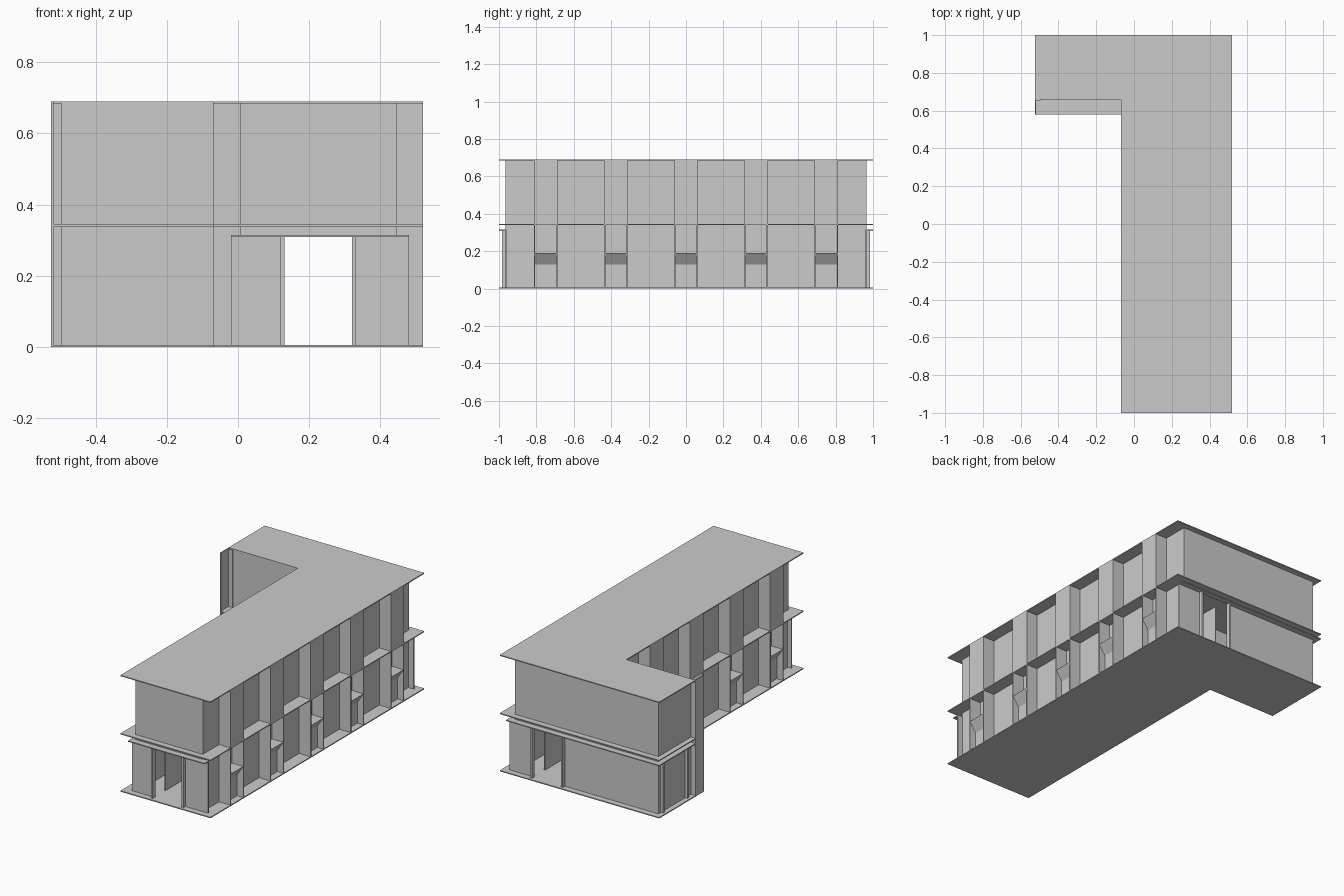
import bpy, bmesh

if "Cube" in bpy.data.objects:
    bpy.data.objects.remove(bpy.data.objects["Cube"])

H, MID, LEDGE = 0.69, 0.345, 0.315      # roof, upper floor, ledge heights
T = 0.006                               # sheet thickness
CX = 0.225                              # centre line of the long block
PIERS = [-0.75, -0.375, 0.0, 0.375, 0.75]


def mesh_object(name, bm):
    bmesh.ops.recalc_face_normals(bm, faces=bm.faces)
    me = bpy.data.meshes.new(name)
    bm.to_mesh(me)
    bm.free()
    ob = bpy.data.objects.new(name, me)
    bpy.context.collection.objects.link(ob)
    return ob


def prism(name, pts, axis, a, b):
    """Extrude a 2D outline along 'y' (points are x,z) or 'z' (points are x,y)."""
    bm = bmesh.new()
    put = (lambda p, h: (p[0], h, p[1])) if axis == 'y' else (lambda p, h: (p[0], p[1], h))
    face = bm.faces.new([bm.verts.new(put(p, a)) for p in pts])
    ext = bmesh.ops.extrude_face_region(bm, geom=[face])
    vec = (0, b - a, 0) if axis == 'y' else (0, 0, b - a)
    verts = [g for g in ext['geom'] if isinstance(g, bmesh.types.BMVert)]
    bmesh.ops.translate(bm, vec=vec, verts=verts)
    return mesh_object(name, bm)


def box(name, x0, x1, y0, y1, z0, z1):
    return prism(name, [(x0, y0), (x1, y0), (x1, y1), (x0, y1)], 'z', z0, z1)


def l_plan(y_wing):
    return [(-0.07, -1), (0.52, -1), (0.52, 1), (-0.525, 1), (-0.525, y_wing), (-0.07, y_wing)]


# Floor and roof sheets
prism("ground_slab", l_plan(0.58), 'z', 0, T)
prism("middle_slab", l_plan(0.58), 'z', MID - T, MID)
prism("roof_slab", l_plan(0.66), 'z', H - T, H)

# Front wall with doorway, back wall with matching doorway
for label, ya, yb, left, left_up in (("front", -0.965, -0.959, -0.02, 0.005),
                                     ("back", 0.959, 0.965, -0.495, -0.495)):
    box(label + "_upper_wall", left_up, 0.445, ya, yb, LEDGE, H - T)
    box(label + "_lower_wall_left", left, 0.13, ya, yb, T, LEDGE)
    box(label + "_lower_wall_right", 0.32, 0.48, ya, yb, T, LEDGE)
    s = -1 if ya < 0 else 1
    y0, y1 = sorted((s * 0.965, s * 0.985))
    for i, x in enumerate((0.118, 0.32)):
        box(f"{label}_door_jamb_{i}", x, x + 0.012, y0, y1, T, LEDGE)

# Projecting ledges below the upper floor
box("front_ledge", -0.02, 0.48, -1, -0.965, LEDGE - T, LEDGE)
box("back_ledge", -0.525, 0.48, 0.965, 1, LEDGE - T, LEDGE)
box("wing_end_ledge", -0.525, -0.495, 0.66, 1, LEDGE - T, LEDGE)

# Long side walls, piers and ground floor bays, mirrored left and right
for side, s in (("right", 1), ("left", -1)):
    def X(d):
        return CX + s * d

    def sbox(name, d0, d1, *rest):
        a, b = sorted((X(d0), X(d1)))
        return box(name, a, b, *rest)

    yend = 0.959 if s > 0 else 0.66
    sbox(side + "_wall", 0.214, 0.22, -0.959, yend, T, H - T)
    for i, y in enumerate(PIERS):
        if s < 0 and y > 0.6:
            continue
        a, b = y - 0.0625, y + 0.0625
        sbox(f"{side}_upper_pier_{i}", 0.22, 0.295, a, b, MID, H - T)
        for j, f in enumerate((a, b - T)):
            sbox(f"{side}_bay_fin_{i}_{j}", 0.22, 0.295, f, f + T, T, MID - T)
        # Low block whose top flares outward
        prof = [(0.22, T), (0.255, T), (0.255, 0.13), (0.295, 0.19), (0.22, 0.19)]
        prism(f"{side}_bay_block_{i}", [(X(d), z) for d, z in prof], 'y', a + T, b - T)

# Wing: front wall, end wall, corner fin and end posts
box("wing_front_wall", -0.495, 0.005, 0.66, 0.666, T, H - T)
box("wing_end_wall", -0.495, -0.489, 0.66, 0.965, T, H - T)
box("wing_corner_fin", -0.525, -0.519, 0.58, 0.66, 0, H)
box("wing_corner_return", -0.519, -0.495, 0.654, 0.66, T, H - T)
for i, y in enumerate((0.70, 0.93)):
    box(f"wing_end_post_{i}", -0.51, -0.495, y, y + 0.014, T, LEDGE - T)

# Corridor walls running between the two doorways
for i, x in enumerate((0.122, 0.322)):
    box(f"corridor_wall_{i}", x, x + T, -0.86, 0.86, T, MID - T)
